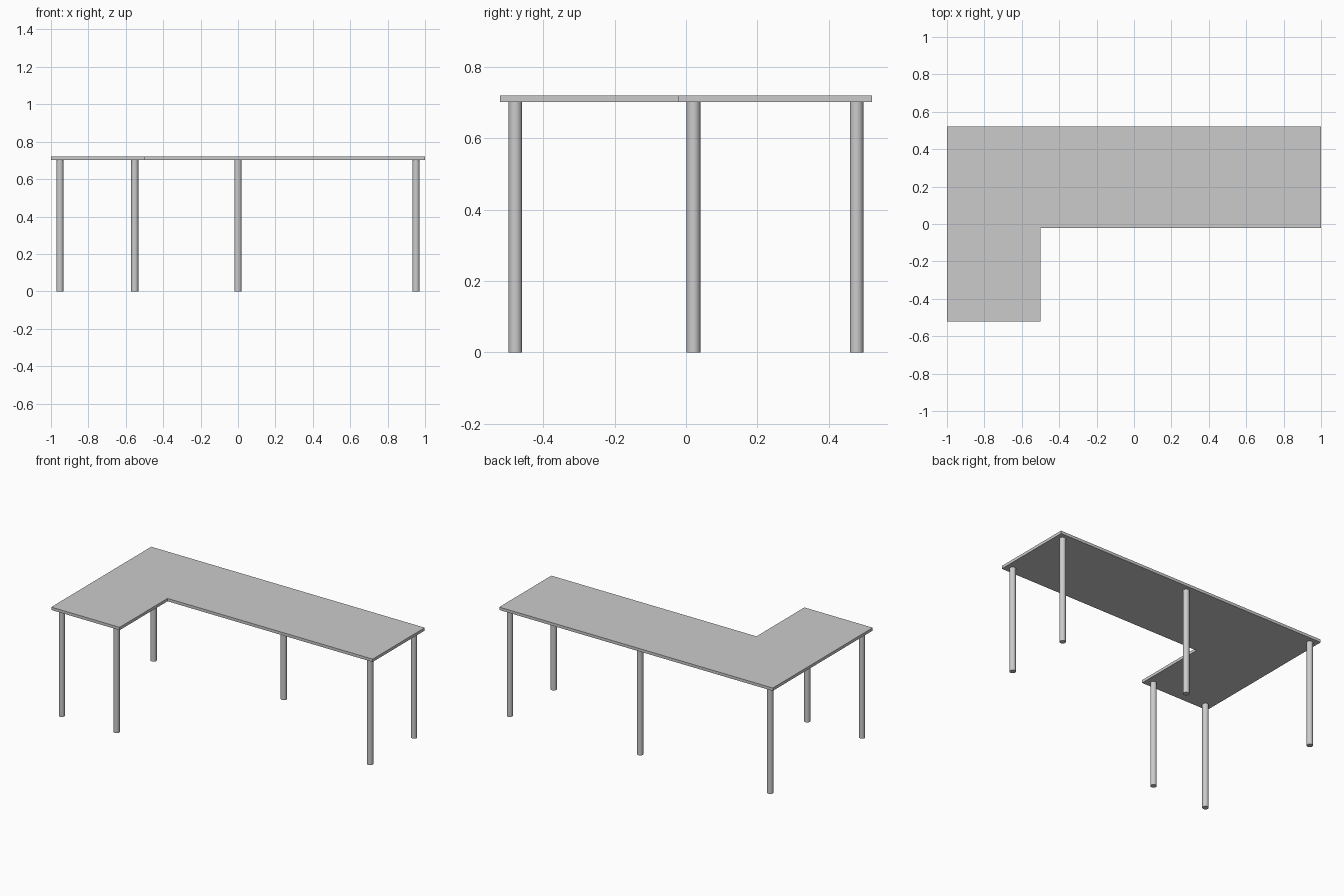
import bpy, bmesh

if "Cube" in bpy.data.objects:
    bpy.data.objects.remove(bpy.data.objects["Cube"])

TOP_Z, UNDER_Z, LEG_R = 0.721, 0.702, 0.019

# L-shaped tabletop: extruded outline
outline = [(-1, -0.522), (-0.5, -0.522), (-0.5, -0.022),
           (1, -0.022), (1, 0.522), (-1, 0.522)]
bm = bmesh.new()
face = bm.faces.new([bm.verts.new((x, y, UNDER_Z)) for x, y in outline])
ext = bmesh.ops.extrude_face_region(bm, geom=[face])
verts = [g for g in ext["geom"] if isinstance(g, bmesh.types.BMVert)]
bmesh.ops.translate(bm, verts=verts, vec=(0, 0, TOP_Z - UNDER_Z))
bmesh.ops.recalc_face_normals(bm, faces=bm.faces)
mesh = bpy.data.meshes.new("tabletop")
bm.to_mesh(mesh)
bm.free()
bpy.context.collection.objects.link(bpy.data.objects.new("tabletop", mesh))

# Round legs
legs = {
    "front_left_leg": (-0.952, -0.479),
    "front_inner_leg": (-0.552, -0.479),
    "back_left_leg": (-0.952, 0.479),
    "back_middle_leg": (0, 0.479),
    "back_right_leg": (0.952, 0.479),
    "front_right_leg": (0.952, 0.021),
}
for name, (x, y) in legs.items():
    bpy.ops.mesh.primitive_cylinder_add(vertices=32, radius=LEG_R, depth=UNDER_Z,
                                        location=(x, y, UNDER_Z / 2))
    bpy.context.object.name = name
    bpy.ops.object.shade_smooth_by_angle()
